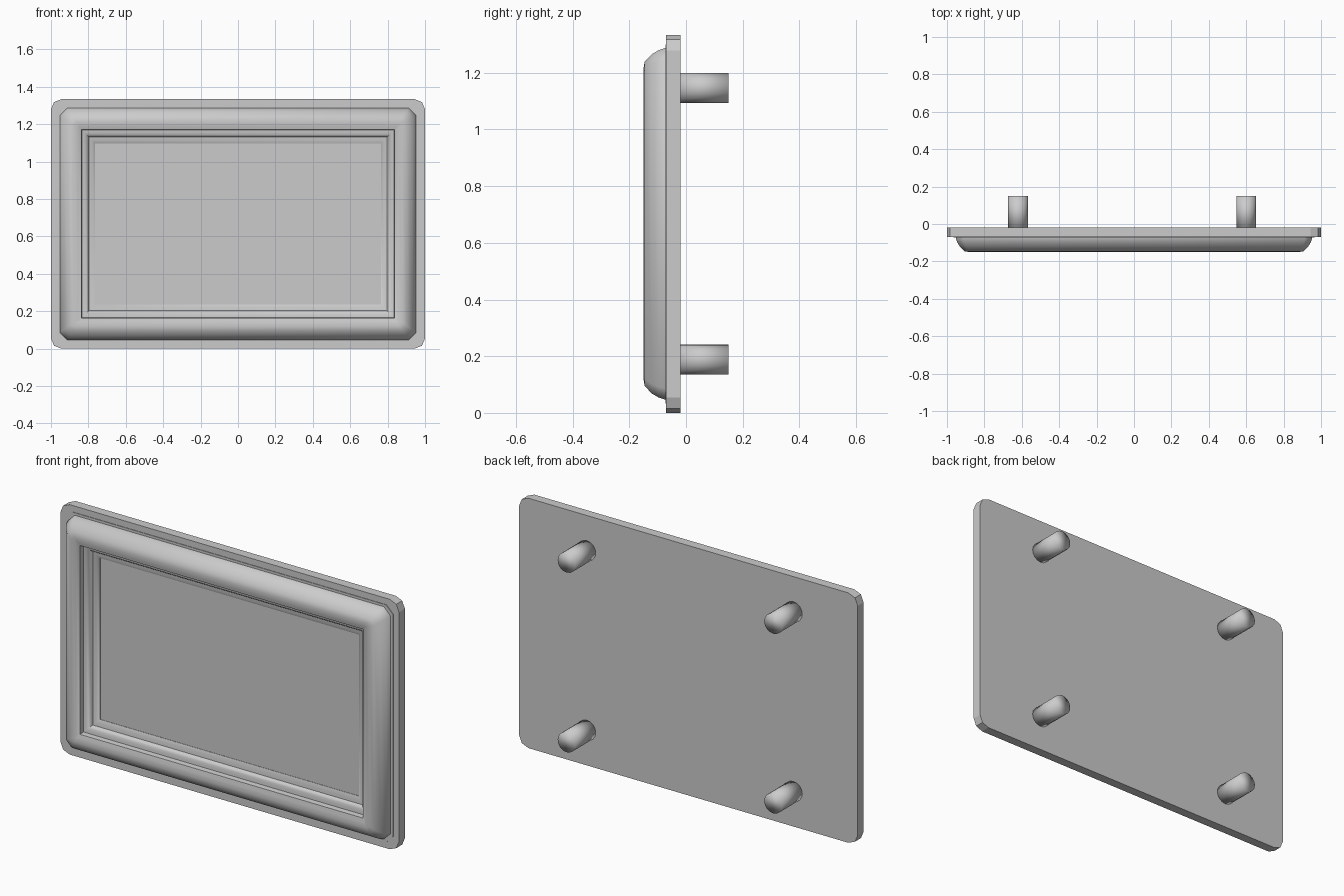
import bpy, bmesh, math
from mathutils import Matrix

cube = bpy.data.objects.get("Cube")
if cube:
    bpy.data.objects.remove(cube, do_unlink=True)

HALF_W, HALF_H = 1.0, 0.667

grey = bpy.data.materials.new("plain_grey")
grey.use_nodes = True
grey.diffuse_color = (0.6, 0.6, 0.6, 1)
grey.node_tree.nodes["Principled BSDF"].inputs["Base Color"].default_value = (0.6, 0.6, 0.6, 1)


def finish(bm, name, angle=None):
    """Turn a bmesh into a shaded object."""
    bmesh.ops.recalc_face_normals(bm, faces=bm.faces)
    mesh = bpy.data.meshes.new(name)
    bm.to_mesh(mesh)
    bm.free()
    mesh.materials.append(grey)
    obj = bpy.data.objects.new(name, mesh)
    bpy.context.collection.objects.link(obj)
    bpy.ops.object.select_all(action='DESELECT')
    obj.select_set(True)
    bpy.context.view_layer.objects.active = obj
    if angle:
        bpy.ops.object.shade_smooth_by_angle(angle=math.radians(angle))
    return obj


def ring(bm, inset, y, chamfer):
    """Rectangle loop with cut corners, inset from the plate outline."""
    w, h, c = HALF_W - inset, HALF_H - inset, chamfer
    quarter = [(w, h - c), (w - c, h)]
    pts = []
    for sx, sz in ((1, 1), (-1, 1), (-1, -1), (1, -1)):
        corner = [(sx * x, sz * z) for x, z in quarter]
        pts += corner if sx * sz > 0 else corner[::-1]
    return [bm.verts.new((x, y, z + HALF_H)) for x, z in pts]


def sweep(name, profile, angle):
    """Closed moulding: each profile point is (inset, y, corner cut)."""
    bm = bmesh.new()
    loops = [ring(bm, *p) for p in profile]
    for a, b in zip(loops, loops[1:] + loops[:1]):
        for i in range(8):
            j = (i + 1) % 8
            bm.faces.new((a[i], a[j], b[j], b[i]))
    bmesh.ops.remove_doubles(bm, verts=bm.verts, dist=1e-5)
    return finish(bm, name, angle)


# Back plate with rounded corners; its front also forms the centre panel
bm = bmesh.new()
bmesh.ops.create_cube(bm, size=1, matrix=Matrix.Translation((0, -0.045, HALF_H))
                      @ Matrix.Diagonal((2 * HALF_W, 0.05, 2 * HALF_H, 1)))
corners = [e for e in bm.edges if abs(e.verts[0].co.y - e.verts[1].co.y) > 0.01]
bmesh.ops.bevel(bm, geom=corners, offset=0.055, segments=2, profile=0.5, affect='EDGES')
finish(bm, "back_plate")

# Thin flange under the frame
sweep("frame_flange", [(0.034, -0.06, 0.04), (0.034, -0.073, 0.04),
                       (0.06, -0.073, 0.04), (0.06, -0.06, 0.04)], 30)

# Rounded outer frame with stepped inner moulding
sweep("frame_moulding", [
    (0.047, -0.060, 0.040), (0.047, -0.074, 0.040),   # outer foot
    (0.055, -0.098, 0.038), (0.068, -0.120, 0.034),
    (0.095, -0.146, 0.026), (0.120, -0.150, 0.016),   # crest
    (0.145, -0.147, 0.006), (0.163, -0.139, 0),
    (0.166, -0.112, 0), (0.178, -0.110, 0),           # first step
    (0.190, -0.105, 0), (0.200, -0.093, 0),
    (0.203, -0.086, 0), (0.220, -0.083, 0),           # second step
    (0.236, -0.072, 0), (0.236, -0.060, 0)], 50)

# Four mounting pegs on the back
for side, x in (("right", -0.62), ("left", 0.60)):
    for level, z in (("lower", 0.188), ("upper", 1.147)):
        bm = bmesh.new()
        bmesh.ops.create_cone(bm, cap_ends=True, segments=16, radius1=0.053, radius2=0.053,
                              depth=0.18, matrix=Matrix.Translation((0, 0.06, 0))
                              @ Matrix.Rotation(math.pi / 2, 4, 'X'))
        peg = finish(bm, f"{level}_{side}_peg")
        peg.location = (x, 0, z)
        for face in peg.data.polygons:
            face.use_smooth = True
